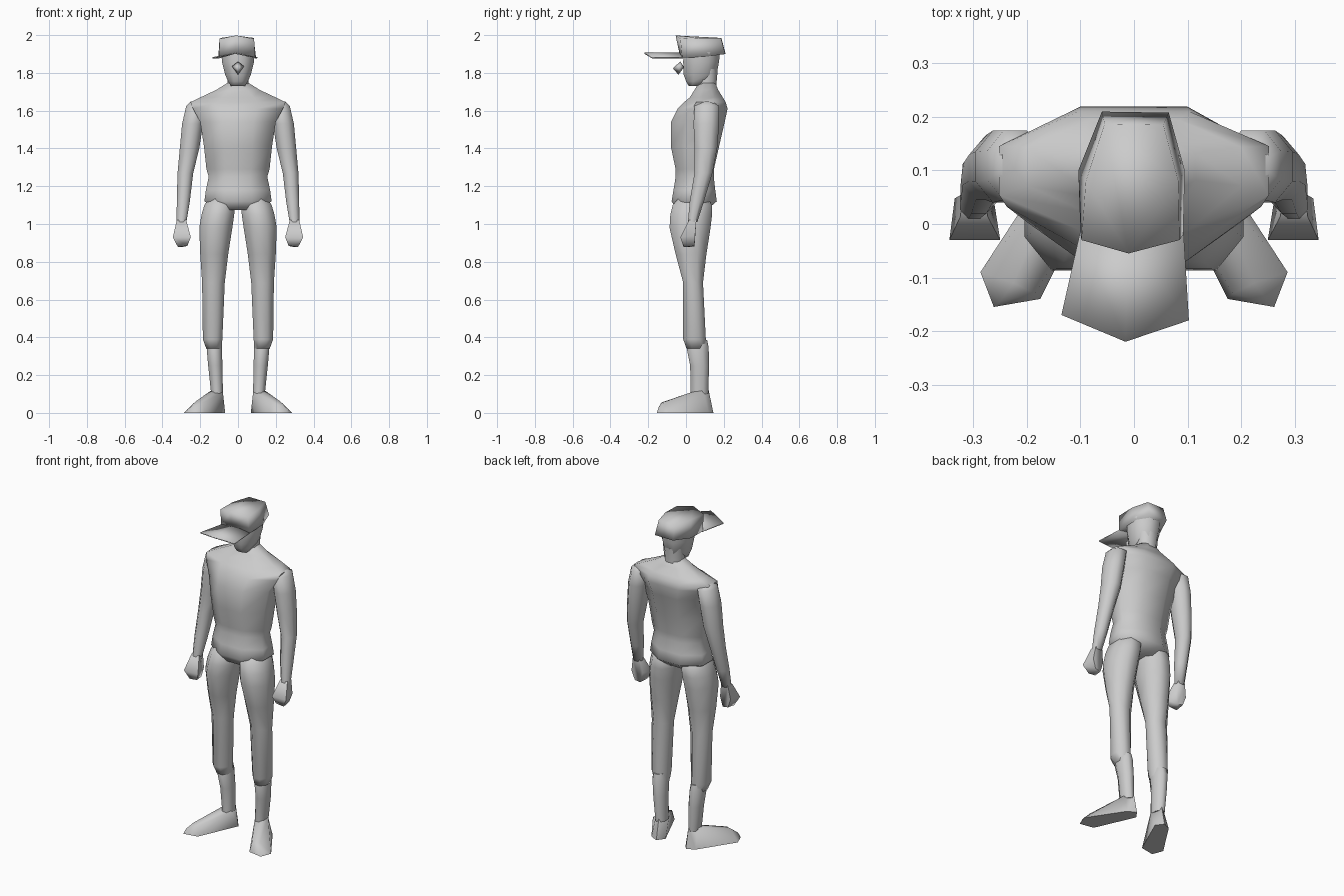
import bpy
import bmesh
from math import cos, sin, pi, radians

default_cube = bpy.data.objects.get("Cube")
if default_cube:
    bpy.data.objects.remove(default_cube, do_unlink=True)

# One plain grey for the whole figure
grey = bpy.data.materials.new("plain grey")
grey.use_nodes = True
grey.diffuse_color = (0.6, 0.6, 0.6, 1)
grey.node_tree.nodes["Principled BSDF"].inputs["Base Color"].default_value = grey.diffuse_color


def finish(name, bm, smooth_angle=75):
    """Turn a bmesh into a named, softly shaded object with outward normals."""
    bmesh.ops.recalc_face_normals(bm, faces=bm.faces[:])
    mesh = bpy.data.meshes.new(name)
    bm.to_mesh(mesh)
    bm.free()
    mesh.materials.append(grey)
    obj = bpy.data.objects.new(name, mesh)
    bpy.context.collection.objects.link(obj)
    bpy.ops.object.select_all(action="DESELECT")
    obj.select_set(True)
    bpy.context.view_layer.objects.active = obj
    bpy.ops.object.shade_smooth_by_angle(angle=radians(smooth_angle))
    return obj


def skin(name, loops, smooth_angle=75):
    """Bridge closed loops of points and cap both ends."""
    bm = bmesh.new()
    rings = [[bm.verts.new(point) for point in loop] for loop in loops]
    count = len(rings[0])
    for lower, upper in zip(rings, rings[1:]):
        for i in range(count):
            j = (i + 1) % count
            bm.faces.new((lower[i], lower[j], upper[j], upper[i]))
    bm.faces.new(rings[0][::-1])
    bm.faces.new(rings[-1])
    return finish(name, bm, smooth_angle)


def octagon(z, left, right, front, back, side=1):
    """Eight-sided ring that fills the given x and y limits."""
    reach = cos(pi / 8)
    ring = []
    for step in range(8):
        angle = (step + 0.5) * pi / 4
        x = (left + right) / 2 + (right - left) / 2 * cos(angle) / reach
        y = (front + back) / 2 + (back - front) / 2 * sin(angle) / reach
        ring.append((side * x, y, z))
    return ring


def limb(name, sections, side=1):
    return skin(name, [octagon(*section, side=side) for section in sections])


def body(name, sections):
    """Centred loft from height, half width, front and back."""
    return limb(name, [(z, -w, w, front, back) for z, w, front, back in sections])


def hull(name, points, side=1, smooth_angle=75):
    """Convex solid around a handful of corner points."""
    bm = bmesh.new()
    for x, y, z in points:
        bm.verts.new((side * x, y, z))
    result = bmesh.ops.convex_hull(bm, input=bm.verts[:])
    unused = {v for v in result["geom_interior"] if isinstance(v, bmesh.types.BMVert)}
    bmesh.ops.delete(bm, geom=list(unused), context="VERTS")
    return finish(name, bm, smooth_angle)


# Torso from crotch to base of neck
body("torso", [
    (1.075, .1, -.05, .11),
    (1.12, .178, -.076, .163),
    (1.18, .17, -.066, .155),
    (1.25, .155, -.055, .147),
    (1.29, .167, -.055, .148),
    (1.41, .18, -.08, .175),
    (1.54, .2, -.08, .205),
    (1.61, .238, -.045, .22),
    (1.645, .252, -.01, .21),
    (1.67, .2, .02, .195),
    (1.71, .115, .045, .17),
    (1.76, .035, .075, .15),
])

# Neck and head
body("neck", [
    (1.66, .06, .055, .16),
    (1.75, .055, .06, .162),
    (1.82, .06, .06, .168),
])
body("head", [
    (1.73, .038, .015, .07),
    (1.755, .052, 0, .13),
    (1.79, .068, -.012, .162),
    (1.86, .085, -.015, .175),
    (1.91, .088, -.01, .18),
])
hull("nose", [
    (-.032, -.03, 1.835), (.032, -.03, 1.835),
    (0, -.07, 1.825), (0, -.01, 1.83),
    (0, -.04, 1.79), (0, -.03, 1.86),
], smooth_angle=120)

# Arms, legs and feet on both sides
for side, label in ((1, "left"), (-1, "right")):
    limb(label + "_arm", [
        (1.648, .2, .252, .08, .14),
        (1.625, .17, .274, .045, .175),
        (1.53, .185, .296, .04, .175),
        (1.4, .205, .308, .045, .165),
        (1.27, .237, .32, .045, .14),
        (1.12, .255, .324, .02, .095),
        (1.01, .273, .325, .01, .06),
    ], side)
    hull(label + "_hand", [
        # Wrist
        (.274, .015, 1.02), (.324, .015, 1.02), (.276, .055, 1.02), (.322, .055, 1.02),
        # Knuckles
        (.25, -.03, .93), (.345, -.03, .93), (.262, .045, .94), (.335, .048, .94),
        # Fingertips
        (.268, -.015, .885), (.318, -.012, .878), (.28, .045, .88), (.315, .045, .885),
    ], side)
    limb(label + "_leg", [
        (1.16, .05, .14, -.02, .1),
        (1.1, .018, .178, -.07, .138),
        (1.05, .02, .193, -.083, .138),
        (.98, .03, .205, -.087, .13),
        (.84, .052, .2, -.055, .108),
        (.69, .07, .19, -.015, .09),
        (.39, .083, .186, -.015, .105),
        (.34, .086, .168, .003, .1),
    ], side)
    limb(label + "_boot_shaft", [
        (.385, .095, .16, .02, .112),
        (.345, .086, .166, .003, .12),
        (.25, .082, .158, .022, .122),
        (.1, .08, .142, .025, .118),
    ], side)
    hull(label + "_foot", [
        # Sole
        (.068, .1, 0), (.1, .145, 0), (.15, .12, 0),
        (.287, -.09, 0), (.262, -.155, 0), (.175, -.14, 0),
        # Toe cap
        (.225, -.11, .06), (.185, -.13, .055), (.25, -.145, .03),
        # Ankle
        (.08, .05, .11), (.1, .12, .12), (.14, .09, .12), (.135, .03, .11),
    ], side)

# Cap crown: seven-sided band with a softly shaded top
rim = [
    (-.1, -.02, 1.88), (-.012, -.035, 1.905), (.092, -.02, 1.88), (.095, .1, 1.885),
    (.065, .208, 1.9), (-.06, .21, 1.9), (-.104, .1, 1.885),
]
crown = [
    (-.098, -.03, 1.98), (-.01, -.055, 1.998), (.085, -.03, 1.98), (.083, .08, 1.985),
    (.055, .185, 1.985), (-.055, .187, 1.985), (-.09, .08, 1.985),
]
skin("cap_crown", [rim, crown], smooth_angle=120)

# Cap brim: thin folded plate with a raised centre line
brim = bmesh.new()
inner = [brim.verts.new(p) for p in [(-.1, -.015, 1.88), (-.012, -.03, 1.905), (.092, -.015, 1.88)]]
outer = [brim.verts.new(p) for p in [(-.135, -.17, 1.88), (-.016, -.22, 1.904), (.102, -.18, 1.88)]]
for i in range(2):
    brim.faces.new((inner[i], outer[i], outer[i + 1], inner[i + 1]))
brim_object = finish("cap_brim", brim)
thickness = brim_object.modifiers.new("Thickness", "SOLIDIFY")
thickness.thickness = 0.006
thickness.offset = 0
